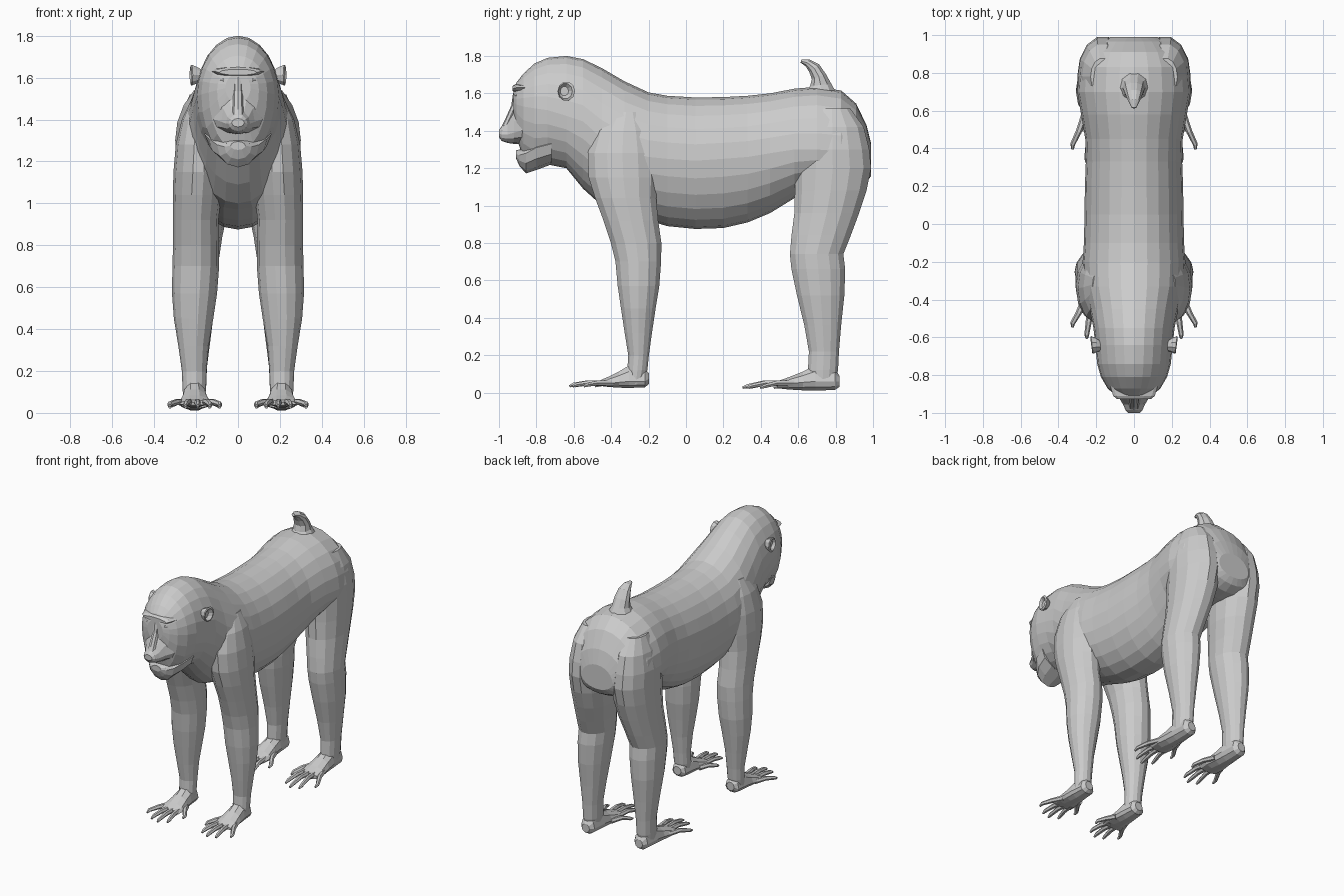
import bpy
import math
from mathutils import Vector


def loft(name, rings, mirror=False):
    """Skin a list of equal-length point rings, with capped ends."""
    n = len(rings[0])
    verts = [p for r in rings for p in r]
    faces = []
    for i in range(len(rings) - 1):
        for j in range(n):
            k = (j + 1) % n
            faces.append((i * n + j, i * n + k, (i + 1) * n + k, (i + 1) * n + j))
    faces.append(tuple(range(n))[::-1])
    faces.append(tuple(range((len(rings) - 1) * n, len(rings) * n)))
    me = bpy.data.meshes.new(name)
    me.from_pydata(verts, [], faces)
    ob = bpy.data.objects.new(name, me)
    bpy.context.collection.objects.link(ob)
    bpy.context.view_layer.objects.active = ob
    bpy.ops.object.mode_set(mode='EDIT')
    bpy.ops.mesh.select_all(action='SELECT')
    bpy.ops.mesh.normals_make_consistent(inside=False)
    bpy.ops.object.mode_set(mode='OBJECT')
    if mirror:
        m = ob.modifiers.new("Mirror", 'MIRROR')
        m.use_mirror_merge = False
    return ob


def along_y(name, secs, n=20, x=0.0, mirror=False):
    """Sections: y, top z, bottom z, half width, height of widest point."""
    rings = []
    for y, zt, zb, w, zw in secs:
        ring = []
        for j in range(n):
            a = 2 * math.pi * j / n
            s = math.sin(a)
            ring.append((x + w * math.cos(a), y, zw + s * ((zt - zw) if s > 0 else (zw - zb))))
        rings.append(ring)
    return loft(name, rings, mirror)


def along_z(name, secs, n=14):
    """Mirrored limb sections: z, inner x, outer x, front y, back y."""
    rings = []
    for z, x0, x1, y0, y1 in secs:
        rings.append([((x0 + x1) / 2 + (x1 - x0) / 2 * math.cos(2 * math.pi * j / n),
                       (y0 + y1) / 2 + (y1 - y0) / 2 * math.sin(2 * math.pi * j / n), z)
                      for j in range(n)])
    return loft(name, rings, True)


def tube(name, path, n=6, mirror=False):
    """Path points: x, y, z, side radius, other radius."""
    pts = [Vector(p[:3]) for p in path]
    rings = []
    for i, p in enumerate(path):
        t = (pts[min(i + 1, len(pts) - 1)] - pts[max(i - 1, 0)]).normalized()
        u = (Vector((1, 0, 0)) - t * t.x).normalized()
        v = t.cross(u)
        rings.append([pts[i] + u * p[3] * math.cos(2 * math.pi * j / n)
                      + v * p[4] * math.sin(2 * math.pi * j / n) for j in range(n)])
    return loft(name, rings, mirror)


# Head, neck, trunk and rump in one skin
along_y("body", [
    (-0.922, 1.62, 1.48, 0.06, 1.55), (-0.905, 1.66, 1.36, 0.10, 1.54),
    (-0.87, 1.705, 1.25, 0.14, 1.53), (-0.81, 1.76, 1.20, 0.175, 1.52),
    (-0.74, 1.79, 1.22, 0.195, 1.51), (-0.64, 1.80, 1.20, 0.205, 1.48),
    (-0.55, 1.783, 1.09, 0.215, 1.45), (-0.45, 1.735, 1.00, 0.235, 1.36),
    (-0.33, 1.665, 0.97, 0.265, 1.29), (-0.20, 1.605, 0.92, 0.272, 1.26),
    (-0.10, 1.587, 0.89, 0.265, 1.25), (0.05, 1.578, 0.875, 0.262, 1.24),
    (0.20, 1.58, 0.88, 0.26, 1.25), (0.33, 1.587, 0.91, 0.255, 1.26),
    (0.45, 1.60, 0.96, 0.258, 1.28), (0.58, 1.625, 1.04, 0.28, 1.30),
    (0.70, 1.635, 1.08, 0.30, 1.30), (0.83, 1.615, 1.08, 0.29, 1.29),
    (0.91, 1.545, 1.09, 0.25, 1.27), (0.965, 1.43, 1.12, 0.19, 1.25),
    (0.99, 1.33, 1.16, 0.12, 1.23)], 24)

# Muzzle and open lower jaw
along_y("muzzle", [
    (-0.78, 1.58, 1.33, 0.16, 1.42), (-0.88, 1.56, 1.33, 0.115, 1.40),
    (-0.92, 1.51, 1.33, 0.08, 1.39), (-0.955, 1.445, 1.335, 0.058, 1.38),
    (-0.985, 1.425, 1.345, 0.045, 1.38), (-1.0, 1.405, 1.365, 0.03, 1.385)], 12)
along_y("lower_jaw", [
    (-0.72, 1.36, 1.22, 0.16, 1.33), (-0.80, 1.33, 1.19, 0.14, 1.31),
    (-0.855, 1.31, 1.172, 0.10, 1.28), (-0.89, 1.30, 1.21, 0.065, 1.27),
    (-0.91, 1.295, 1.255, 0.035, 1.275)], 12)

# Nose bridge, nostrils, brow, eyes
tube("nose_bridge", [(0, -0.905, 1.60, 0.02, 0.02), (0, -0.915, 1.53, 0.022, 0.02),
                     (0, -0.955, 1.44, 0.026, 0.02), (0, -0.975, 1.40, 0.03, 0.02)], 8)
tube("nostril", [(0.025, -0.94, 1.40, 0.016, 0.022), (0.028, -0.975, 1.385, 0.018, 0.02),
                 (0.022, -0.99, 1.375, 0.01, 0.012)], 6, True)
along_y("brow", [(-0.86, 1.655, 1.60, 0.125, 1.63), (-0.91, 1.65, 1.605, 0.11, 1.63),
                 (-0.927, 1.64, 1.612, 0.09, 1.625)], 12)
tube("eye", [(0.058, -0.88, 1.588, 0.035, 0.016), (0.058, -0.908, 1.588, 0.03, 0.013),
             (0.058, -0.916, 1.588, 0.015, 0.006)], 8, True)

# Ears: cupped discs with a sunken middle
ear_rings = []
for x, y, r in [(0.17, -0.645, 0.025), (0.195, -0.64, 0.04), (0.222, -0.64, 0.052),
                (0.226, -0.645, 0.042), (0.206, -0.65, 0.025)]:
    ear_rings.append([(x + 0.12 * r * math.cos(2 * math.pi * j / 10),
                       y + 0.9 * r * math.cos(2 * math.pi * j / 10),
                       1.612 + r * math.sin(2 * math.pi * j / 10)) for j in range(10)])
loft("ear", ear_rings, True)

# Limbs
along_z("front_leg", [
    (1.50, 0.12, 0.22, -0.40, -0.24), (1.40, 0.10, 0.268, -0.49, -0.18),
    (1.28, 0.07, 0.297, -0.53, -0.15), (1.15, 0.07, 0.308, -0.525, -0.145),
    (1.04, 0.08, 0.311, -0.49, -0.155), (0.92, 0.093, 0.31, -0.445, -0.145),
    (0.80, 0.09, 0.31, -0.405, -0.128), (0.70, 0.09, 0.313, -0.38, -0.13),
    (0.57, 0.10, 0.315, -0.368, -0.14), (0.45, 0.118, 0.306, -0.35, -0.16),
    (0.32, 0.14, 0.285, -0.33, -0.18), (0.20, 0.15, 0.268, -0.31, -0.197),
    (0.12, 0.152, 0.265, -0.315, -0.205), (0.05, 0.16, 0.26, -0.31, -0.225)])
along_z("hind_leg", [
    (1.52, 0.10, 0.23, 0.68, 0.88), (1.42, 0.06, 0.275, 0.61, 0.955),
    (1.30, 0.035, 0.298, 0.58, 0.985), (1.20, 0.03, 0.30, 0.575, 0.995),
    (1.08, 0.035, 0.30, 0.577, 0.97), (0.96, 0.05, 0.30, 0.575, 0.93),
    (0.84, 0.075, 0.303, 0.56, 0.885), (0.74, 0.09, 0.307, 0.552, 0.845),
    (0.66, 0.095, 0.308, 0.56, 0.855), (0.52, 0.11, 0.303, 0.59, 0.85),
    (0.36, 0.13, 0.285, 0.63, 0.832), (0.22, 0.148, 0.268, 0.655, 0.82),
    (0.12, 0.152, 0.265, 0.65, 0.815), (0.05, 0.16, 0.26, 0.66, 0.80)])

# Hands and feet: a wedge-shaped sole with five splayed, jointed digits
for part, heel, length, lift in [("front", -0.198, 0.425, 0.015), ("hind", 0.822, 0.52, 0.0)]:
    def at(t):
        return heel - t * length
    along_y(part + "_foot", [
        (at(0.0), 0.09 + lift, 0.03 + lift, 0.03, 0.06 + lift),
        (at(0.05), 0.13, 0.012 + lift, 0.052, 0.06),
        (at(0.25), 0.15, 0.008 + lift, 0.06, 0.06),
        (at(0.38), 0.115, 0.01 + lift, 0.066, 0.055),
        (at(0.52), 0.085, 0.015 + lift, 0.078, 0.048),
        (at(0.64), 0.062, 0.022 + lift, 0.072, 0.042)], 10, 0.207, True)
    for i, (bx, tx, bt, tt) in enumerate([
            (0.150, 0.088, 0.38, 0.68), (0.160, 0.135, 0.55, 0.93), (0.195, 0.192, 0.56, 1.0),
            (0.230, 0.250, 0.55, 0.96), (0.260, 0.325, 0.46, 0.82)]):
        mx, mt = (bx + tx) / 2, (bt + tt) / 2
        tube(f"{part}_digit_{i + 1}", [
            (bx, at(bt), 0.05, 0.018, 0.018), (mx, at(mt), 0.052, 0.016, 0.015),
            (tx, at(tt - 0.05), 0.035 + lift / 2, 0.013, 0.012),
            (tx, at(tt), 0.026 + lift / 2, 0.007, 0.007)], 6, True)

# Short upturned tail
tube("tail", [(0, 0.72, 1.60, 0.085, 0.09), (0, 0.72, 1.645, 0.06, 0.06),
              (0, 0.71, 1.69, 0.055, 0.042), (0, 0.685, 1.735, 0.045, 0.035),
              (0, 0.65, 1.763, 0.03, 0.022), (0, 0.615, 1.773, 0.012, 0.01)], 10)
